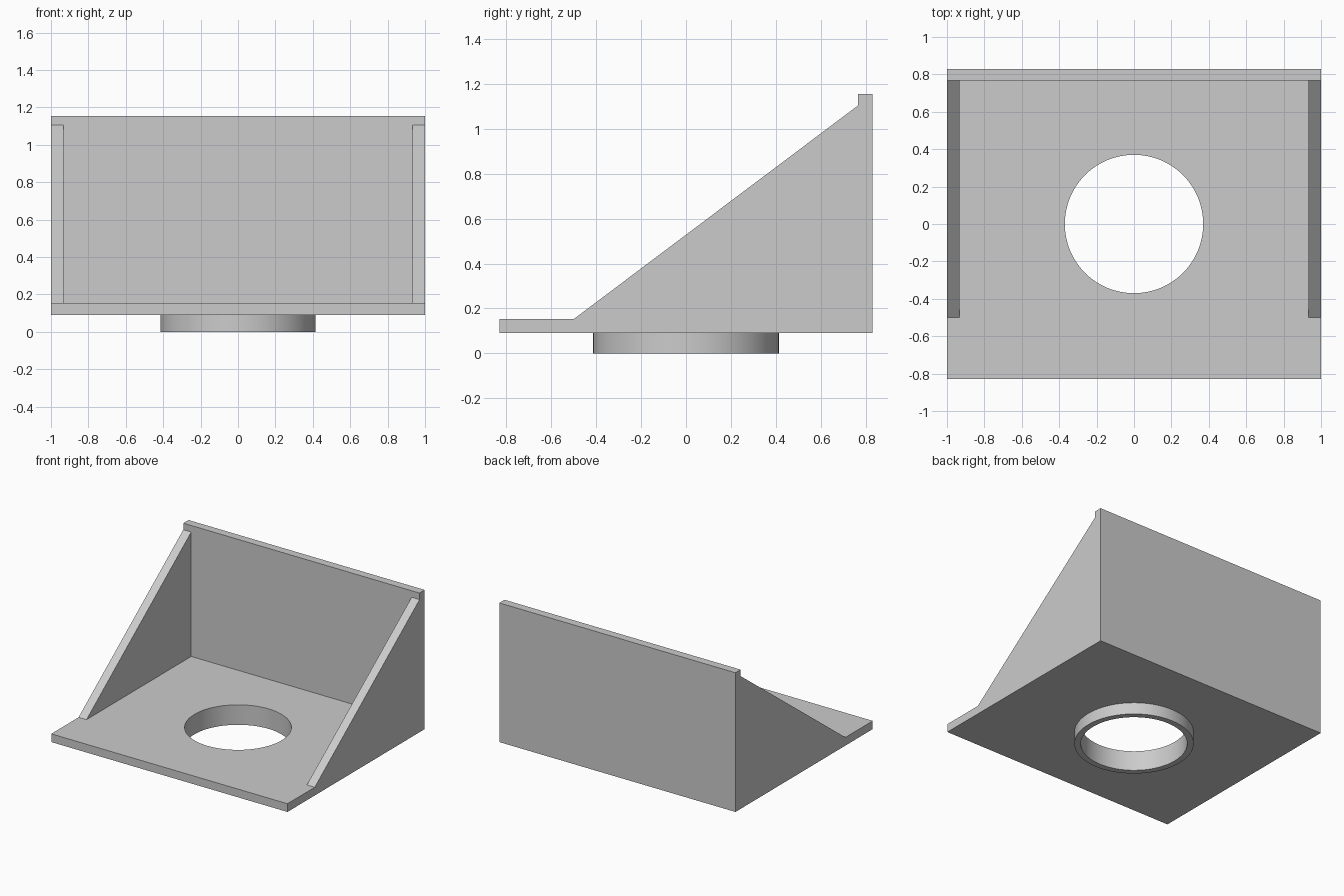
import bpy
import bmesh
import math
from mathutils import Matrix, Vector

cube = bpy.data.objects.get("Cube")
if cube:
    bpy.data.objects.remove(cube, do_unlink=True)

# Main dimensions
HALF_X, HALF_Y = 1.0, 0.83
UNDERSIDE, FLOOR, TOP = 0.09, 0.153, 1.155
WALL = 0.067
SLOPE_START, SLOPE_TOP = -0.5, 1.105
BACK_INNER = HALF_Y - 0.063
HOLE_R, COLLAR_R = 0.37, 0.415
SEGMENTS = 96

grey = bpy.data.materials.new("plain grey")
grey.use_nodes = True
colour = (0.6, 0.6, 0.6, 1)
grey.diffuse_color = colour
grey.node_tree.nodes["Principled BSDF"].inputs["Base Color"].default_value = colour


def make_object(name, bm):
    bmesh.ops.recalc_face_normals(bm, faces=bm.faces)
    mesh = bpy.data.meshes.new(name)
    bm.to_mesh(mesh)
    bm.free()
    mesh.materials.append(grey)
    obj = bpy.data.objects.new(name, mesh)
    bpy.context.collection.objects.link(obj)
    return obj


def extrude_profile(name, profile, x0, x1):
    """Solid made by sweeping a (y, z) outline along x."""
    bm = bmesh.new()
    face = bm.faces.new([bm.verts.new((x0, y, z)) for y, z in profile])
    swept = bmesh.ops.extrude_face_region(bm, geom=[face])["geom"]
    verts = [v for v in swept if isinstance(v, bmesh.types.BMVert)]
    bmesh.ops.translate(bm, verts=verts, vec=Vector((x1 - x0, 0, 0)))
    return make_object(name, bm)


def cylinder(name, radius, z0, z1):
    bm = bmesh.new()
    bmesh.ops.create_cone(bm, cap_ends=True, segments=SEGMENTS,
                          radius1=radius, radius2=radius, depth=z1 - z0,
                          matrix=Matrix.Translation((0, 0, (z0 + z1) / 2)))
    return make_object(name, bm)


def activate(obj):
    bpy.ops.object.select_all(action='DESELECT')
    obj.select_set(True)
    bpy.context.view_layer.objects.active = obj


def cut(obj, cutter):
    cutter.hide_render = True
    mod = obj.modifiers.new("cut", 'BOOLEAN')
    mod.operation = 'DIFFERENCE'
    mod.solver = 'EXACT'
    mod.object = cutter
    activate(obj)
    bpy.ops.object.modifier_apply(modifier=mod.name)
    bpy.data.objects.remove(cutter, do_unlink=True)


# Body: floor, sloping side walls and back wall as one solid
body = extrude_profile("tray_body", [
    (-HALF_Y, UNDERSIDE), (HALF_Y, UNDERSIDE), (HALF_Y, TOP),
    (BACK_INNER, TOP), (BACK_INNER, SLOPE_TOP),
    (SLOPE_START, FLOOR), (-HALF_Y, FLOOR)], -HALF_X, HALF_X)

# Hollow between the side walls
inner = HALF_X - WALL
cut(body, extrude_profile("hollow_cutter", [
    (SLOPE_START, FLOOR), (BACK_INNER, FLOOR),
    (BACK_INNER, TOP + 0.2), (SLOPE_START, TOP + 0.2)], -inner, inner))

# Collar ring under the floor
collar = cylinder("collar_ring", COLLAR_R, 0, UNDERSIDE)

# Round opening through floor and collar
for part in (body, collar):
    cut(part, cylinder("hole_cutter", HOLE_R, -0.1, FLOOR + 0.1))
    activate(part)
    bpy.ops.object.shade_smooth_by_angle(angle=math.radians(30))
